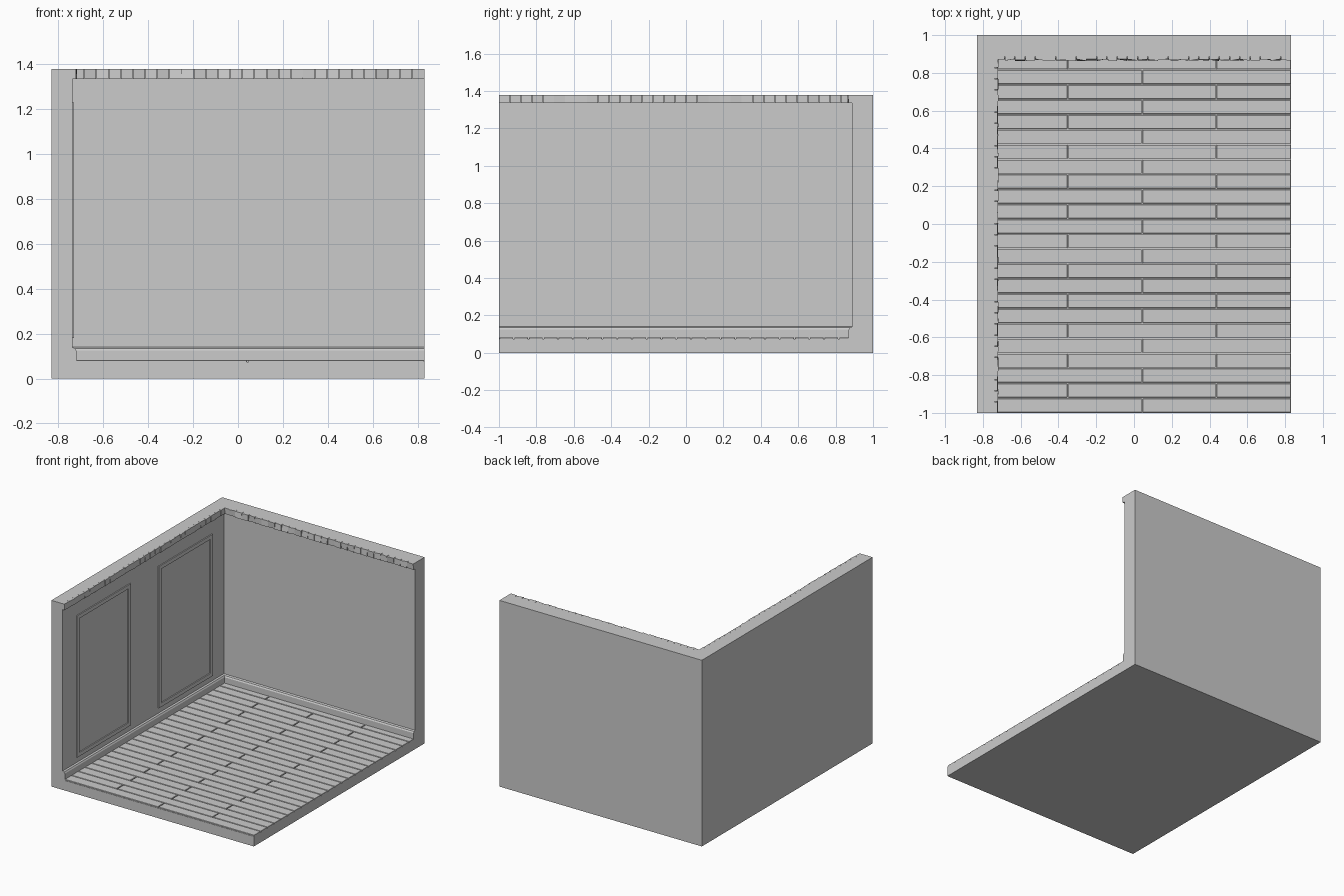
import bpy, bmesh, random
from mathutils import Vector

if "Cube" in bpy.data.objects:
    bpy.data.objects.remove(bpy.data.objects["Cube"])

random.seed(4)
X0, X1, Y0, Y1, H = -0.83, 0.83, -1.0, 1.0, 1.38
WX, WY, FZ = -0.738, 0.888, 0.082      # inner wall faces and floor level


def add_box(bm, lo, hi, jitter=None):
    verts = bmesh.ops.create_cube(bm, size=1)["verts"]
    lo, hi = Vector(lo), Vector(hi)
    for v in verts:
        for i in range(3):
            v.co[i] = lo[i] if v.co[i] < 0 else hi[i]
        if jitter:
            jitter(v)
    return verts


def finish(name, bm, bevel=0):
    me = bpy.data.meshes.new(name)
    bmesh.ops.recalc_face_normals(bm, faces=bm.faces)
    bm.to_mesh(me)
    bm.free()
    ob = bpy.data.objects.new(name, me)
    bpy.context.collection.objects.link(ob)
    if bevel:
        mod = ob.modifiers.new("edge_bevel", "BEVEL")
        mod.width, mod.segments = bevel, 1
    return ob


def box(name, lo, hi):
    bm = bmesh.new()
    add_box(bm, lo, hi)
    return finish(name, bm)


# Room shell
box("floor_slab", (X0, Y0, 0), (X1, Y1, 0.074))
box("left_wall", (X0, Y0, 0.074), (WX, Y1, H))
box("back_wall", (WX, WY, 0.074), (X1, Y1, H))

# Floor planks with staggered butt joints
bm = bmesh.new()
pitch, gap = 0.079, 0.003
for row in range(24):
    y = Y0 + row * pitch
    joints = [-0.35, 0.435] if row % 2 else [0.043]
    ends = [WX] + joints + [X1 + gap]
    for a, b in zip(ends, ends[1:]):
        add_box(bm, (a + gap, y + gap, 0.072), (b - gap, min(y + pitch - gap, WY), FZ))
finish("floor_planks", bm, 0.0015)


# Skirting boards: one profile (depth, height) swept along each wall
def skirting(name, place, start, end):
    prof = [(0, 0.074), (0.018, 0.074), (0.018, 0.125), (0.012, 0.135), (0, 0.14)]
    bm = bmesh.new()
    rings = [[bm.verts.new(place(d, t, z)) for d, z in prof] for t in (start, end)]
    n = len(prof)
    for i in range(n):
        j = (i + 1) % n
        bm.faces.new((rings[0][i], rings[0][j], rings[1][j], rings[1][i]))
    for r in rings:
        bm.faces.new(r)
    finish(name, bm)


skirting("left_skirting", lambda d, t, z: (WX + d, t, z), Y0, WY)
skirting("back_skirting", lambda d, t, z: (t, WY - d, z), WX, X1)

# Thin raised picture-frame mouldings on the left wall
for name, ya, yb in (("front_panel", -0.84, -0.21), ("rear_panel", 0.12, 0.75)):
    za, zb, w, x = 0.18, 1.23, 0.028, WX + 0.008
    bm = bmesh.new()
    for a, b, c, d in ((ya, yb, za, za + w), (ya, yb, zb - w, zb),
                       (ya, ya + w, za + w, zb - w), (yb - w, yb, za + w, zb - w)):
        add_box(bm, (WX - 0.004, a, c), (x, b, d))
    finish(name + "_moulding", bm)


# Rough block trim along the tops of the walls
def rough_trim(name, start, end, count, left):
    bm = bmesh.new()
    step = (end - start) / count
    for i in range(count):
        a, b = start + i * step, start + (i + 1) * step - 0.002

        def roughen(v):
            front = v.co.x > WX if left else v.co.y < WY
            if front:
                push = random.uniform(-0.006, 0.005)
                if left:
                    v.co.x += push * 0.6
                else:
                    v.co.y -= push
        if left:
            add_box(bm, (WX - 0.004, a, 1.336), (WX + 0.018, b, H), roughen)
        else:
            add_box(bm, (a, WY - 0.02, 1.336), (b, WY + 0.004, H), roughen)
    finish(name, bm)


rough_trim("left_top_trim", Y0, WY, 32, True)
rough_trim("back_top_trim", WX, X1 + 0.002, 29, False)
